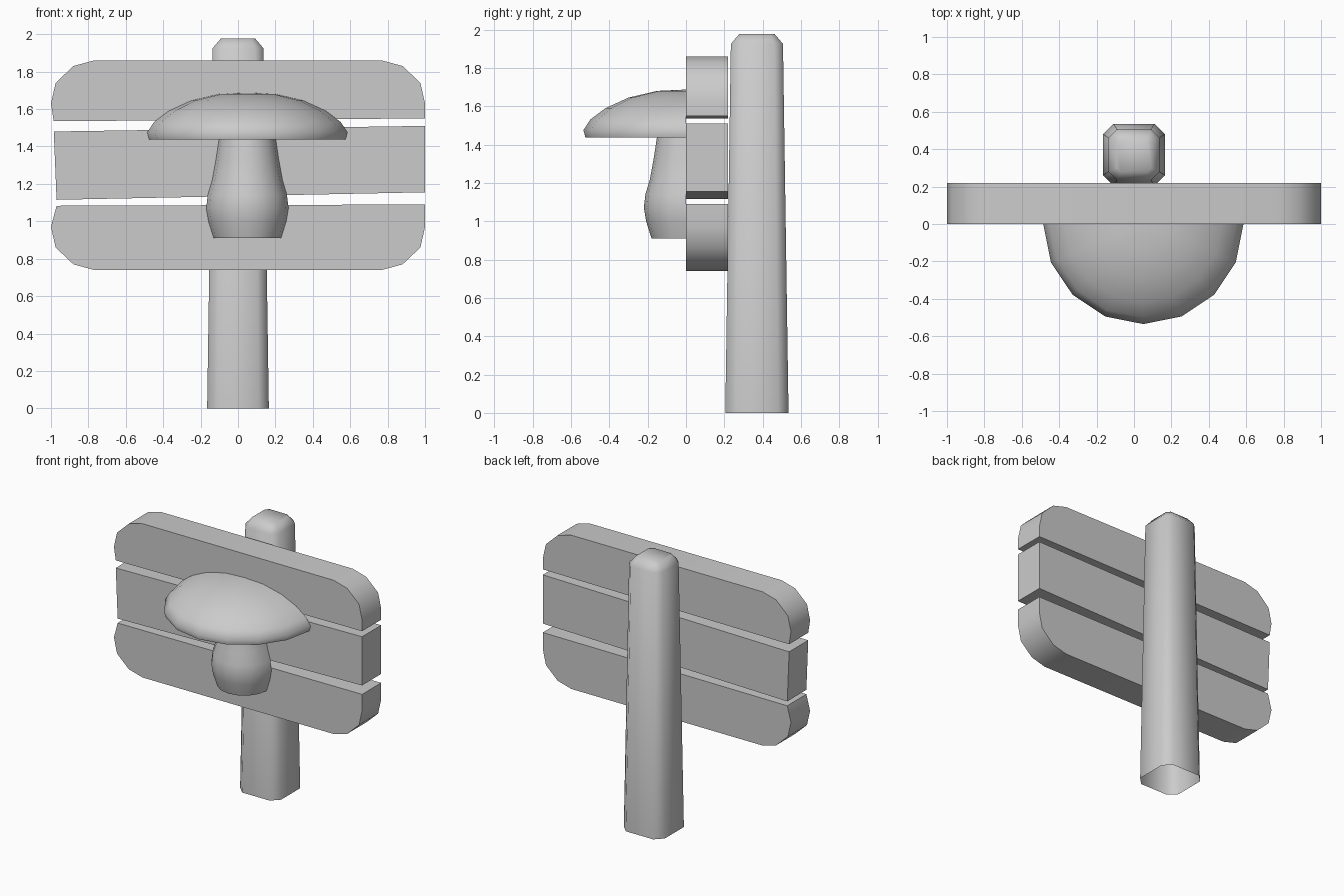
import bpy, bmesh, math

cube = bpy.data.objects.get("Cube")
if cube:
    bpy.data.objects.remove(cube, do_unlink=True)

# One plain grey for the whole sign
grey = bpy.data.materials.new("plain_grey")
grey.use_nodes = True
COLOUR = (0.6, 0.6, 0.6, 1)
grey.diffuse_color = COLOUR
grey.node_tree.nodes["Principled BSDF"].inputs["Base Color"].default_value = COLOUR


def finish(name, bm, angle):
    mesh = bpy.data.meshes.new(name)
    bm.to_mesh(mesh)
    bm.free()
    mesh.materials.append(grey)
    obj = bpy.data.objects.new(name, mesh)
    bpy.context.collection.objects.link(obj)
    bpy.ops.object.select_all(action="DESELECT")
    obj.select_set(True)
    bpy.context.view_layer.objects.active = obj
    bpy.ops.object.shade_smooth_by_angle(angle=math.radians(angle))
    return obj


def plank(name, outline, y0=0.0, y1=0.22):
    """Extrude an x-z outline through the thickness of the board."""
    bm = bmesh.new()
    face = bm.faces.new([bm.verts.new((x, y0, z)) for x, z in outline])
    grown = bmesh.ops.extrude_face_region(bm, geom=[face])["geom"]
    moved = [v for v in grown if isinstance(v, bmesh.types.BMVert)]
    bmesh.ops.translate(bm, verts=moved, vec=(0, y1 - y0, 0))
    bmesh.ops.recalc_face_normals(bm, faces=bm.faces)
    return finish(name, bm, 40)


def half_lathe(name, profile, cx, steps=8):
    """Turn a (radius, z) profile half way round, on the front side only."""
    bm = bmesh.new()
    rings = []
    for r, z in profile:
        if r == 0:
            rings.append([bm.verts.new((cx, 0, z))] * (steps + 1))
        else:
            angles = [math.pi * (1 + i / steps) for i in range(steps + 1)]
            rings.append([bm.verts.new((cx + r * math.cos(a), r * math.sin(a), z))
                          for a in angles])
    for low, high in zip(rings, rings[1:]):
        for i in range(steps):
            corners = [low[i], low[i + 1], high[i + 1], high[i]]
            bm.faces.new(list(dict.fromkeys(corners)))
    return finish(name, bm, 50)


# Tapered post with chamfered corners, rounded top and open foot
bm = bmesh.new()
rings = []
for half, cut, z in [(0.165, 0.055, 0), (0.136, 0.045, 1.925), (0.092, 0.022, 1.977)]:
    inner = half - cut
    loop = [(inner, -half), (half, -inner), (half, inner), (inner, half),
            (-inner, half), (-half, inner), (-half, -inner), (-inner, -half)]
    rings.append([bm.verts.new((x, 0.37 + y, z)) for x, y in loop])
for low, high in zip(rings, rings[1:]):
    for i in range(8):
        j = (i + 1) % 8
        bm.faces.new((low[i], low[j], high[j], high[i]))
bm.faces.new(rings[-1])
finish("post", bm, 55)

# Three boards: rounded outer corners, slightly crooked gaps
corner = [(1, 0.33), (0.975, 0.44), (0.88, 0.53), (0.77, 0.56)]
MID = 1.30
upper = [(x, MID + d) for x, d in corner] + [(-x, MID + d) for x, d in reversed(corner)]
lower = [(-x, MID - d) for x, d in corner] + [(x, MID - d) for x, d in reversed(corner)]
plank("top_plank", upper + [(-0.985, 1.535), (1, 1.55)])
plank("middle_plank", [(-0.985, 1.48), (-0.97, 1.115), (1, 1.155), (1, 1.51)])
plank("bottom_plank", lower + [(1, 1.09), (-0.97, 1.083)])

# Half mushroom on the front of the boards
half_lathe("mushroom_stem", [(0, 0.91), (0.18, 0.91), (0.208, 1.0), (0.22, 1.07),
                             (0.212, 1.14), (0.188, 1.22), (0.168, 1.33), (0.15, 1.45)], 0.05)
half_lathe("mushroom_cap", [(0, 1.438), (0.525, 1.438), (0.535, 1.475), (0.5, 1.53),
                            (0.42, 1.59), (0.3, 1.645), (0.15, 1.68), (0, 1.687)], 0.05)
